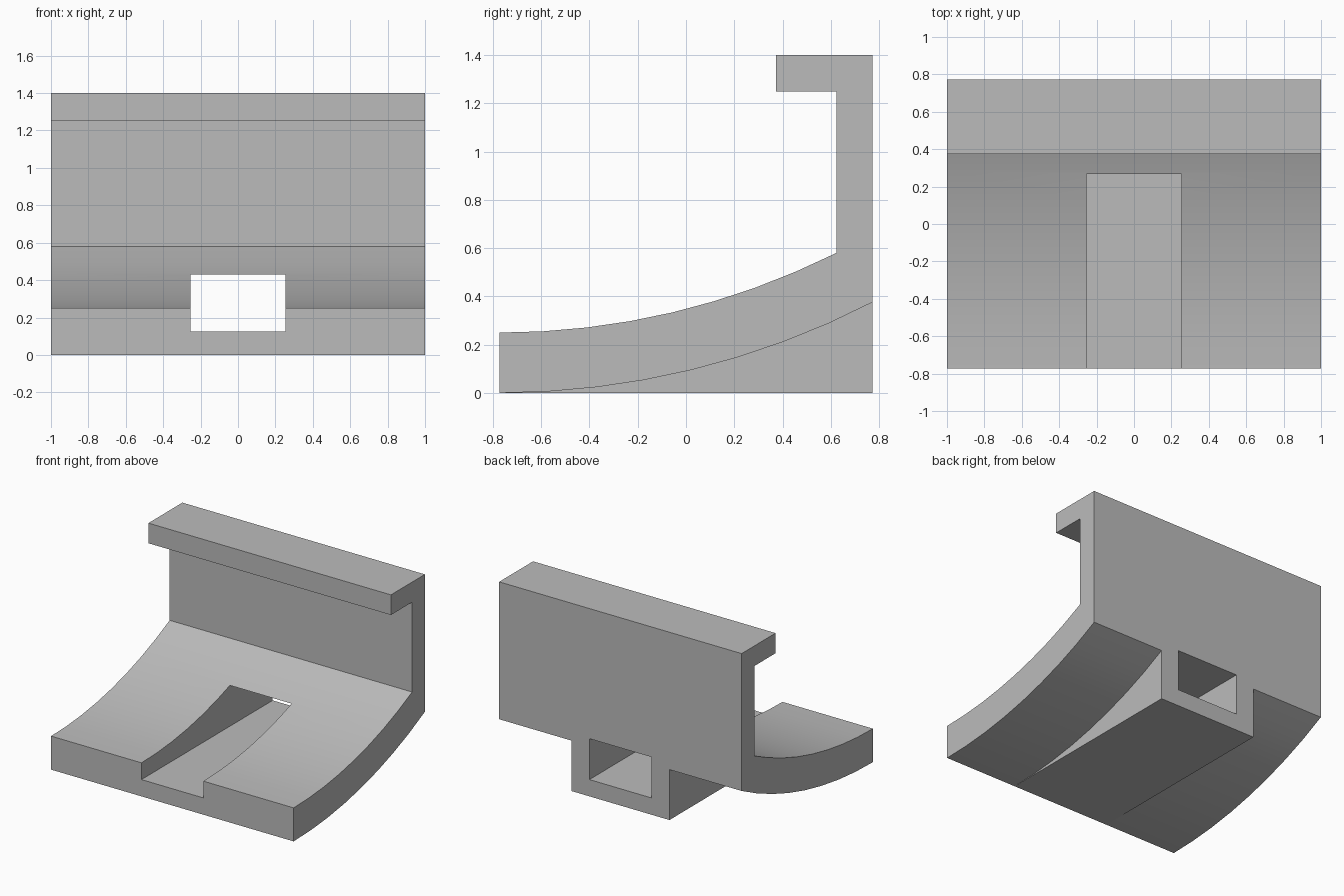
import bpy
import bmesh
from math import sin, cos, radians

cube = bpy.data.objects.get("Cube")
if cube:
    bpy.data.objects.remove(cube)

BACK = 0.773      # half depth
SEGMENTS = 8

grey = bpy.data.materials.new("light grey")
grey.use_nodes = True
colour = (0.5, 0.5, 0.5, 1)
grey.diffuse_color = colour
grey.node_tree.nodes["Principled BSDF"].inputs["Base Color"].default_value = colour


def arc(radius, end_angle, base):
    """Curve rising from the front edge, level at its start, as (y, z) points."""
    angles = [radians(end_angle) * i / SEGMENTS for i in range(SEGMENTS + 1)]
    return [(radius * sin(a) - BACK, base + radius * (1 - cos(a))) for a in angles]


def extrude(name, profile, half_width):
    """Sweep a closed (y, z) profile across x."""
    bm = bmesh.new()
    face = bm.faces.new([bm.verts.new((-half_width, y, z)) for y, z in profile])
    swept = bmesh.ops.extrude_face_region(bm, geom=[face])["geom"]
    verts = [v for v in swept if isinstance(v, bmesh.types.BMVert)]
    bmesh.ops.translate(bm, verts=verts, vec=(2 * half_width, 0, 0))
    bmesh.ops.recalc_face_normals(bm, faces=bm.faces)
    mesh = bpy.data.meshes.new(name)
    bm.to_mesh(mesh)
    bm.free()
    mesh.materials.append(grey)
    obj = bpy.data.objects.new(name, mesh)
    bpy.context.collection.objects.link(obj)
    return obj


def combine(target, other, operation):
    bpy.context.view_layer.objects.active = target
    mod = target.modifiers.new(operation.title(), "BOOLEAN")
    mod.object, mod.operation, mod.solver = other, operation, "EXACT"
    bpy.ops.object.modifier_apply(modifier=mod.name)
    bpy.data.objects.remove(other)


# Curved plate, back wall and top lip share one profile
underside = arc(3.37, 27.3, 0)
underside[-1] = (BACK, 0.376)
topside = arc(3.11, 26.6, 0.25)
topside[-1] = (0.623, 0.58)
lip = [(BACK, 1.4), (0.373, 1.4), (0.373, 1.25), (0.623, 1.25)]
bracket = extrude("curved_bracket", underside + lip + topside[::-1], 1)

# Flat-bottomed support block under the plate, ending inside its thickness
inner = arc(3.24, 27, 0.125)
inner[-1] = (BACK, 0.5)
support = extrude("support_block", [(-BACK, 0), (BACK, 0)] + inner[::-1], 0.405)
combine(bracket, support, "UNION")

# Rectangular channel running from front to back
channel = extrude("channel_cutter", [(-1, 0.125), (1, 0.125), (1, 0.43), (-1, 0.43)], 0.255)
channel.hide_render = True
combine(bracket, channel, "DIFFERENCE")

# Smooth the curve, keep corners sharp
bpy.ops.object.select_all(action="DESELECT")
bracket.select_set(True)
bpy.context.view_layer.objects.active = bracket
bpy.ops.object.shade_smooth_by_angle(angle=radians(15))
